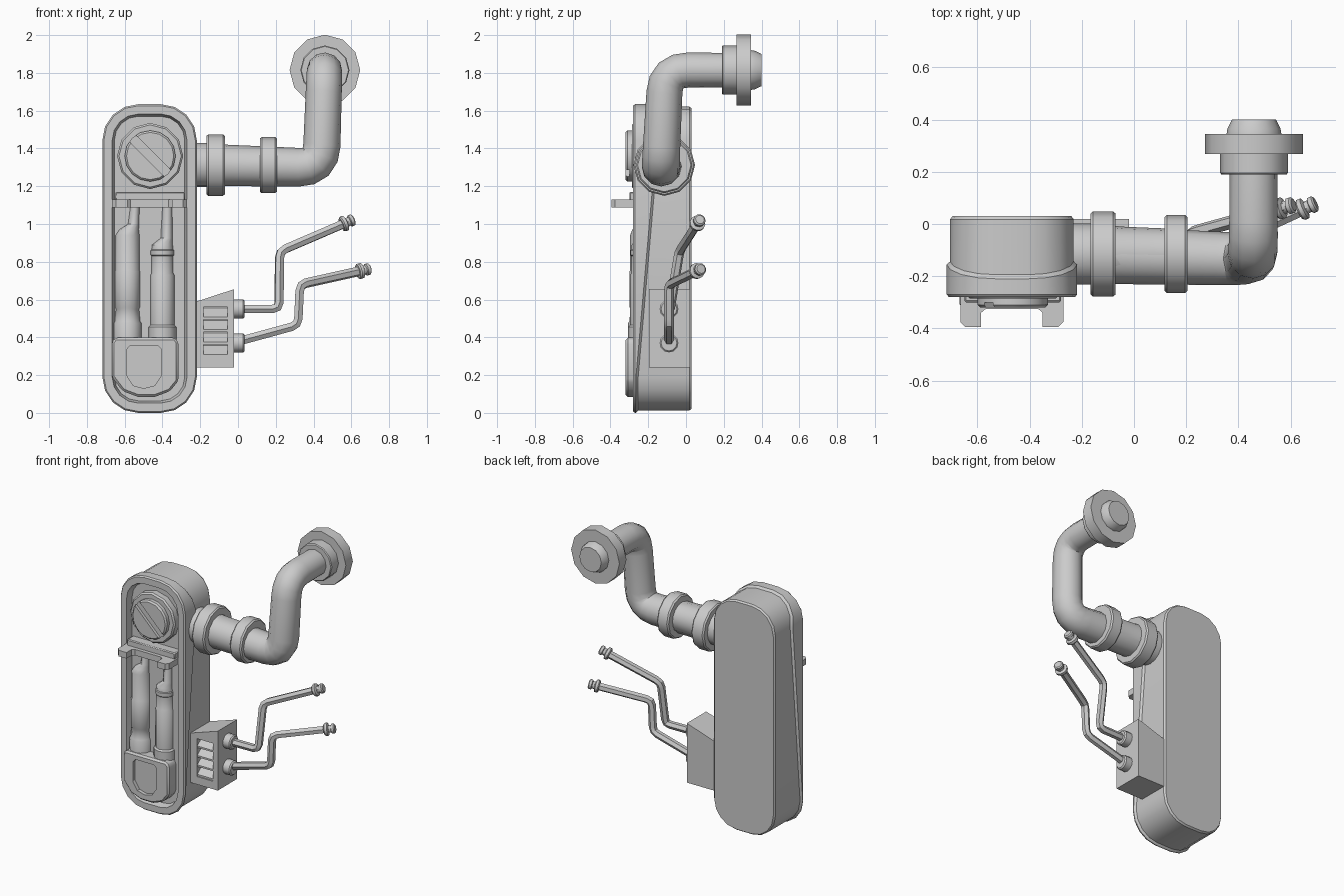
import bpy, bmesh, math
from mathutils import Vector, Matrix

if "Cube" in bpy.data.objects:
    bpy.data.objects.remove(bpy.data.objects["Cube"])


def finish(name, bm, bevel=0):
    bmesh.ops.recalc_face_normals(bm, faces=bm.faces)
    me = bpy.data.meshes.new(name)
    bm.to_mesh(me)
    bm.free()
    ob = bpy.data.objects.new(name, me)
    bpy.context.collection.objects.link(ob)
    if bevel:
        m = ob.modifiers.new("bevel", 'BEVEL')
        m.width, m.segments, m.limit_method = bevel, 1, 'ANGLE'
    return ob


def loft(name, rings):
    bm = bmesh.new()
    vs = [[bm.verts.new(p) for p in r] for r in rings]
    n = len(vs[0])
    for a, b in zip(vs, vs[1:]):
        for i in range(n):
            bm.faces.new((a[i], a[(i + 1) % n], b[(i + 1) % n], b[i]))
    bm.faces.new(vs[0])
    bm.faces.new(vs[-1])
    return finish(name, bm)


def lathe(name, profile, origin, axis=(0, 0, 1), n=12):
    """profile: (height, radius[, sideways shift])"""
    q = Vector((0, 0, 1)).rotation_difference(Vector(axis))
    rings = []
    for h, r, *s in profile:
        dx = s[0] if s else 0
        rings.append([Vector(origin) + q @ Vector((r * math.cos(t) + dx, r * math.sin(t), h))
                      for t in (i * math.tau / n for i in range(n))])
    return loft(name, rings)


def prism(name, pts, a, b, axis='y', bevel=0):
    put = {'y': lambda u, v, w: (u, w, v), 'x': lambda u, v, w: (w, u, v),
           'z': lambda u, v, w: (u, v, w)}[axis]
    ob = loft(name, [[put(u, v, w) for u, v in pts] for w in (a, b)])
    if bevel:
        m = ob.modifiers.new("bevel", 'BEVEL')
        m.width, m.segments, m.limit_method = bevel, 1, 'ANGLE'
    return ob


def cut(ob, cutter):
    m = ob.modifiers.new("cut", 'BOOLEAN')
    m.operation, m.object, m.solver = 'DIFFERENCE', cutter, 'EXACT'
    bpy.context.view_layer.objects.active = ob
    for mod in list(ob.modifiers):
        bpy.ops.object.modifier_apply(modifier=mod.name)
    bpy.data.objects.remove(cutter)


def tube(name, pts, bend, radius, steps=3, res=1):
    """pts: (x, y, z, radius factor); corners are rounded"""
    pts = [Vector(p) for p in pts]
    path = [pts[0]]
    for a, p, b in zip(pts, pts[1:], pts[2:]):
        s = p + (a - p) * (bend / (a - p).xyz.length)
        e = p + (b - p) * (bend / (b - p).xyz.length)
        for i in range(steps + 1):
            t = i / steps
            path.append(s * (1 - t) ** 2 + p * 2 * t * (1 - t) + e * t * t)
    path.append(pts[-1])
    cu = bpy.data.curves.new(name, 'CURVE')
    cu.dimensions, cu.bevel_depth, cu.bevel_resolution = '3D', radius, res
    cu.use_fill_caps = True
    sp = cu.splines.new('POLY')
    sp.points.add(len(path) - 1)
    for q, p in zip(sp.points, path):
        q.co, q.radius = (*p.xyz, 1), p.w
    ob = bpy.data.objects.new(name, cu)
    bpy.context.collection.objects.link(ob)
    bpy.ops.object.select_all(action='DESELECT')
    ob.select_set(True)
    bpy.context.view_layer.objects.active = ob
    bpy.ops.object.convert(target='MESH')
    return ob


# casing: lofted rounded rectangles with a front rim deeper toward the top
CX = -0.468


def outline(inset, y, seg=4):
    hw, hh, r = 0.25 - inset, 0.817 - inset, max(0.19 - inset, 0.05)
    ring = []
    for k, (sx, sz) in enumerate(((1, 1), (-1, 1), (-1, -1), (1, -1))):
        for i in range(seg + 1):
            t = (k + i / seg) * math.pi / 2
            x = CX + sx * (hw - r) + r * math.cos(t)
            z = 0.817 + sz * (hh - r) + r * math.sin(t)
            ring.append((x, y(z) if callable(y) else y, z))
    return ring


def rim_back(z):
    if z > 1.45:
        return -0.155 - (z - 1.45) * 0.3
    return max(-0.265, -0.155 - (1.45 - z) * 0.09)


loft("casing", [outline(0.022, 0.03), outline(0.013, 0.018),
                outline(0.013, lambda z: rim_back(z) + 0.012), outline(0, rim_back),
                outline(0, -0.27), outline(0.008, -0.28), outline(0.052, -0.28),
                outline(0.064, -0.235)])

# round dial with a slot
lathe("dial_base", [(0, .175), (.045, .175), (.055, .165)], (-.465, -.23, 1.36), (0, -1, 0))
dial = lathe("dial_knob", [(0, .135), (.04, .135), (.05, .125)], (-.465, -.27, 1.36), (0, -1, 0), 16)
slot = prism("slot_cutter", [(-.2, -.024), (.2, -.024), (.2, .024), (-.2, .024)], -.05, .05)
slot.matrix_world = Matrix.Translation((-.465, -.35, 1.36)) @ Matrix.Rotation(math.radians(45), 4, 'Y')
bpy.context.view_layer.update()
cut(dial, slot)

# two-pronged bracket and its backing strip
half = [(.198, -.23), (.198, -.375), (.178, -.395), (.118, -.395), (.118, -.34), (.1, -.325)]
prism("bracket", [(CX + x, y) for x, y in half] + [(CX - x, y) for x, y in half[::-1]],
      1.088, 1.13, 'z')
prism("bracket_strip", [(-.65, 1.12), (-.28, 1.12), (-.28, 1.17), (-.65, 1.17)], -.3, -.23, 'y', .006)

# canisters with offset necks
lathe("left_canister", [(.36, .074), (.475, .074), (.485, .068), (.55, .062), (.56, .067), (.75, .067),
                        (.755, .064), (.94, .064), (.97, .052, .008), (1.0, .03, .032),
                        (1.1, .024, .04)], (-.585, -.232, 0))
lathe("right_canister", [(.36, .074), (.455, .074), (.465, .064), (.73, .064), (.74, .058), (.83, .058),
                         (.835, .063), (.86, .063), (.865, .058), (.89, .055), (.925, .032, .022),
                         (1.1, .026, .026)], (-.4, -.232, 0))

# holder at the bottom with a U-shaped pocket
holder = prism("canister_holder", [(-.65, .398), (-.335, .398), (-.315, .375), (-.315, .17), (-.36, .115),
                                   (-.44, .085), (-.53, .085), (-.61, .115), (-.668, .19), (-.668, .375)],
               -.32, -.225, 'y', .012)
pocket = prism("pocket_cutter", [(-.57, .358), (-.425, .358), (-.405, .335), (-.405, .2), (-.44, .145),
                                 (-.5, .13), (-.555, .145), (-.59, .2), (-.59, .335)], -.4, -.295)
cut(holder, pocket)

# vent box with louvres
box = prism("vent_box", [(-.25, .24), (-.02, .24), (-.02, .655), (-.25, .58)], -.195, .02)
cut(box, prism("vent_cutter", [(-.182, .295), (-.055, .295), (-.055, .56), (-.182, .56)], -.3, -.13))
for i in range(4):
    z = .297 + i * .066
    prism(f"louvre_{i + 1}", [(-.19, z + .012), (-.19, z), (-.125, z + .052), (-.125, z + .064)],
          -.185, -.052, 'x')

# thin pipes with sockets and end fittings
pipes = {"upper": [(-.03, -.09, .55), (.217, -.085, .55), (.22, -.035, .855), (.58, .065, 1.01)],
         "lower": [(-.03, -.09, .37), (.318, -.09, .465), (.328, -.09, .68), (.665, .065, .755)]}
for side, pts in pipes.items():
    lathe(f"{side}_socket", [(0, .05), (.052, .05), (.06, .042)], (-.025, *pts[0][1:]), (1, 0, 0))
    tube(f"{side}_thin_pipe", [(*p, 1) for p in pts], .035, .026, 2)
    d = (Vector(pts[3]) - Vector(pts[2])).normalized()
    lathe(f"{side}_pipe_fitting", [(-.035, .036), (-.028, .042), (-.012, .042), (-.006, .024), (.01, .024),
                                   (.014, .032), (.03, .032), (.036, .024)], pts[3], d)

# large bent pipe with collars and wall flange
tube("large_pipe", [(-.26, -.115, 1.315, 1.16), (-.1, -.115, 1.315, 1.12), (.12, -.12, 1.298, .97),
                    (.44, -.135, 1.298, 1), (.458, -.108, 1.815, .95), (.458, .22, 1.815, .92)][:1]
     + [(.44, -.135, 1.298, 1.02), (.458, -.108, 1.815, .96), (.458, .22, 1.815, .93)],
     .12, .098, 4, 4)
lathe("pipe_stub", [(0, .117), (.12, .117), (.2, .105), (.37, .098)], (-.25, -.115, 1.313), (1, 0, 0), 16)
for name, x, r, w in (("inner_collar", -.167, .163, .097), ("outer_collar", .116, .149, .09)):
    lathe(name, [(0, r - .008), (.01, r), (w - .01, r), (w, r - .008)], (x, -.115, 1.312), (1, 0, 0))
lathe("wall_flange", [(0, .125), (.006, .13), (.078, .13), (.078, .187), (.155, .187), (.155, .105),
                      (.175, .102), (.21, .085)], (.46, .19, 1.815), (0, 1, 0))

# smooth shading with sharp edges kept
bpy.ops.object.select_all(action='SELECT')
bpy.ops.object.shade_smooth_by_angle(angle=math.radians(32))
